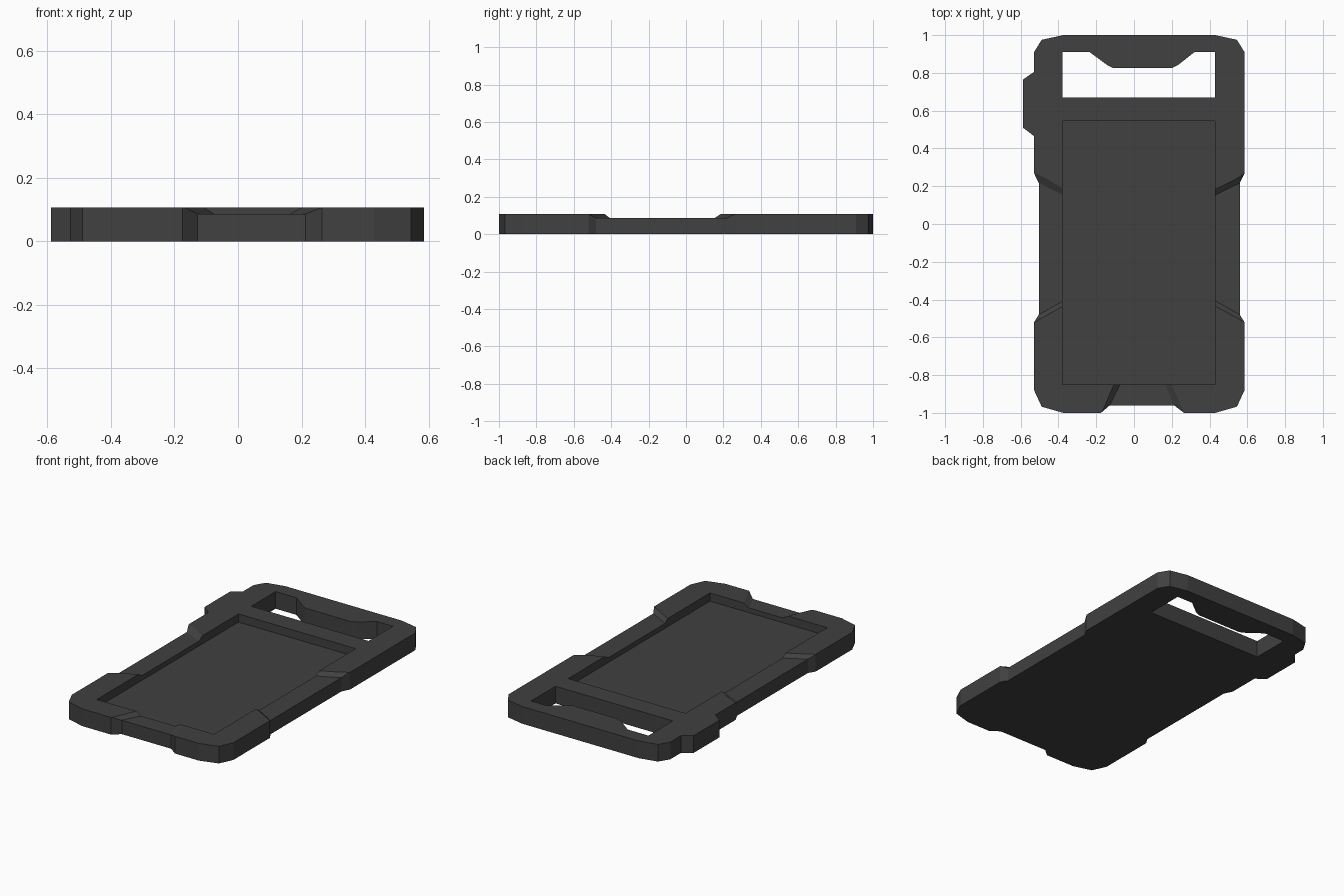
import bpy, bmesh

if "Cube" in bpy.data.objects:
    bpy.data.objects.remove(bpy.data.objects["Cube"])

H = 0.107        # full height
LOW = 0.086      # height of the lowered rim sections
FLOOR = 0.056    # height of the recess floor
CX = 0.028       # centre line of the body

mat = bpy.data.materials.new("charcoal grey")
mat.diffuse_color = (0.052, 0.052, 0.052, 1)
mat.use_nodes = True
mat.node_tree.nodes["Principled BSDF"].inputs["Base Color"].default_value = mat.diffuse_color


def loft(name, lower, upper, z0, z1):
    """Closed solid between two polygons with equal point counts."""
    bm = bmesh.new()
    a = [bm.verts.new((x, y, z0)) for x, y in lower]
    b = [bm.verts.new((x, y, z1)) for x, y in upper]
    n = len(a)
    bm.faces.new(a[::-1])
    bm.faces.new(b)
    for i in range(n):
        j = (i + 1) % n
        bm.faces.new((a[i], a[j], b[j], b[i]))
    bmesh.ops.recalc_face_normals(bm, faces=bm.faces)
    me = bpy.data.meshes.new(name)
    bm.to_mesh(me)
    bm.free()
    me.materials.append(mat)
    ob = bpy.data.objects.new(name, me)
    bpy.context.collection.objects.link(ob)
    return ob


def prism(name, pts, z0, z1):
    return loft(name, pts, pts, z0, z1)


def mirror(pts):
    return [(2 * CX - x, y) for x, y in reversed(pts)]


def cut(target, cutter):
    cutter.hide_render = True
    mod = target.modifiers.new("cut", 'BOOLEAN')
    mod.operation = 'DIFFERENCE'
    mod.solver = 'EXACT'
    mod.object = cutter
    bpy.context.view_layer.objects.active = target
    bpy.ops.object.modifier_apply(modifier=mod.name)
    bpy.data.objects.remove(cutter)


def on_line(p, q, k, axis):
    """Point of the line p-q where its coordinate on the axis equals k."""
    t = (k - p[axis]) / (q[axis] - p[axis])
    return tuple(p[i] + t * (q[i] - p[i]) for i in (0, 1))


def notch(low_lines, high_lines, near, far, axis):
    """Sloped-end cutter; each line runs across the rim."""
    def poly(lines):
        (p, q), (r, s) = lines
        return [on_line(p, q, near, axis), on_line(p, q, far, axis),
                on_line(r, s, far, axis), on_line(r, s, near, axis)]
    lo, hi = poly(low_lines), poly(high_lines)
    # carry the slopes on above the rim so the cut is clean
    top = [(2 * h[0] - l[0], 2 * h[1] - l[1]) for l, h in zip(lo, hi)]
    return lo, top


# body outline: right side from bottom to top, mirrored, with side button bump
right = [(0.43, -1), (0.545, -0.967), (0.585, -0.88), (0.585, -0.52),
         (0.56, -0.48), (0.56, 0.217), (0.585, 0.268), (0.585, 0.91),
         (0.545, 0.975), (0.43, 1)]
left = mirror(right)
bump = [(-0.529, 0.805), (-0.588, 0.765), (-0.588, 0.51), (-0.529, 0.465)]
bottom = [(-0.175, -1), (-0.128, -0.96), (0.212, -0.96), (0.265, -1)]
case = prism("phone_case", right + left[:3] + bump + left[3:] + bottom, 0, H)

# screen recess
sx0, sx1 = -0.378, 0.43
cut(case, prism("recess_cutter", [(sx0, -0.85), (sx1, -0.85), (sx1, 0.545),
                                  (sx0, 0.545)], FLOOR, 0.2))

# camera window with a tab hanging from its upper edge
cut(case, prism("window_cutter", [(sx0, 0.67), (sx1, 0.67), (sx1, 0.91),
                                  (0.32, 0.91), (0.235, 0.843), (0.2, 0.825),
                                  (-0.11, 0.825), (-0.14, 0.84),
                                  (-0.235, 0.91), (sx0, 0.91)], -0.1, 0.2))

# lowered rim on both long sides
lo, hi = notch([((0.43, -0.407), (0.56, -0.48)), ((0.43, 0.153), (0.56, 0.217))],
               [((0.43, -0.434), (0.585, -0.52)), ((0.43, 0.185), (0.585, 0.27))],
               0.41, 0.65, 0)
cut(case, loft("right_notch_cutter", lo, hi, LOW, 2 * H - LOW))
cut(case, loft("left_notch_cutter", mirror(lo), mirror(hi), LOW, 2 * H - LOW))

# lowered rim at the bottom edge
lo, hi = notch([((-0.075, -0.85), (-0.128, -0.96)), ((0.164, -0.85), (0.212, -0.96))],
               [((-0.107, -0.85), (-0.175, -1)), ((0.2, -0.85), (0.265, -1))],
               -0.83, -1.1, 1)
cut(case, loft("bottom_notch_cutter", lo, hi, LOW, 2 * H - LOW))
